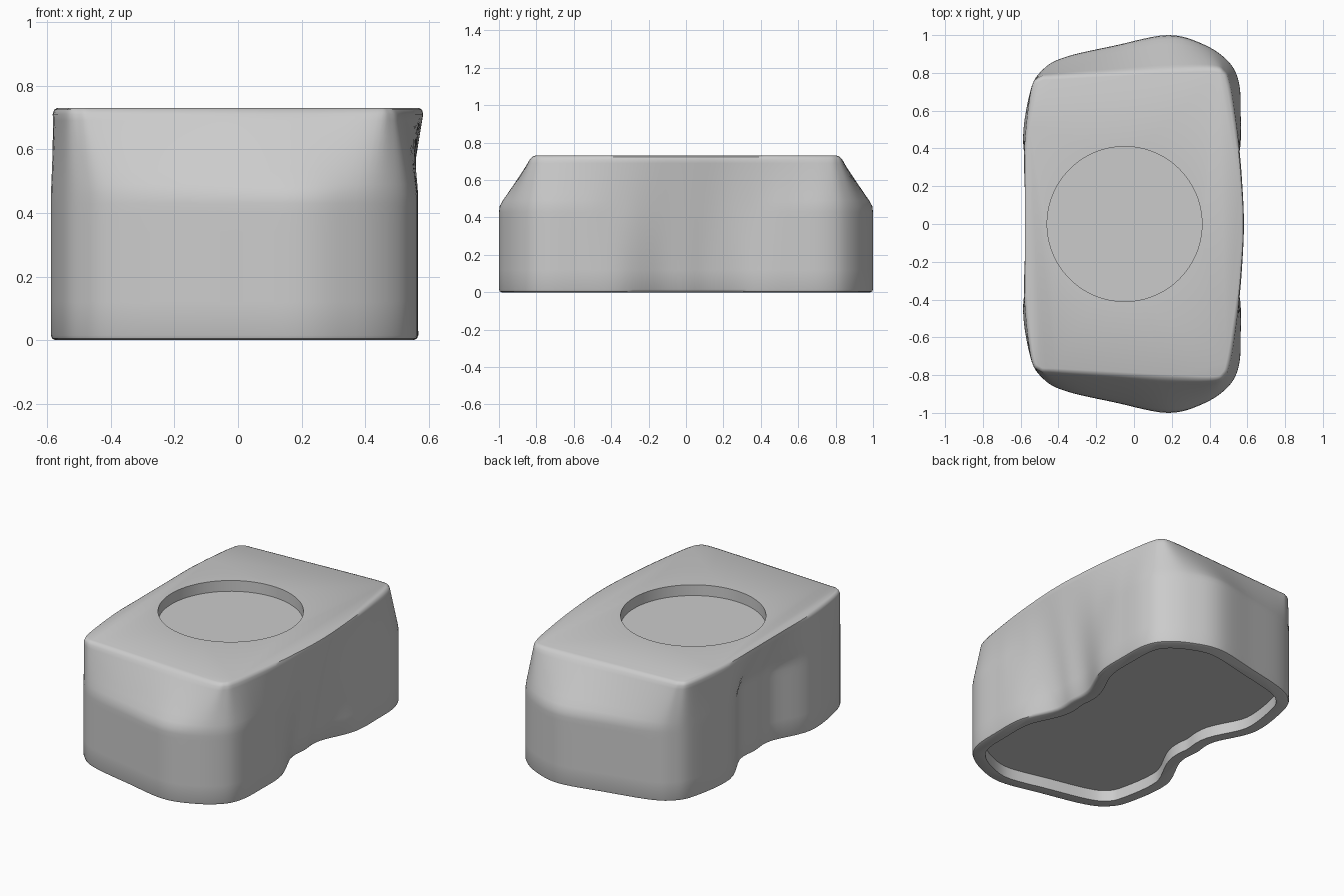
import bpy, bmesh, math
from mathutils import Vector

cube = bpy.data.objects.get("Cube")
if cube:
    bpy.data.objects.remove(cube, do_unlink=True)

HEIGHT, SHOULDER, STEPS = 0.73, 0.42, 6

grey = bpy.data.materials.new("plain grey")
grey.use_nodes = True
colour = (0.6, 0.6, 0.6, 1)
grey.diffuse_color = colour
grey.node_tree.nodes["Principled BSDF"].inputs["Base Color"].default_value = colour

# Matching half outlines (left waist, round the back, to right waist)
LOWER = [(.465, 0), (.465, .14), (.555, .36), (.565, .58), (.555, .75), (.5, .86),
         (.37, .95), (.18, 1), (-.1, .945), (-.36, .885), (-.48, .82), (-.55, .7),
         (-.585, .4), (-.48, .15), (-.48, 0)]
UPPER = [(.585, 0), (.58, .15), (.56, .38), (.53, .6), (.505, .74), (.48, .8),
         (.42, .825), (.18, .815), (-.1, .8), (-.42, .783), (-.5, .775), (-.545, .71),
         (-.58, .4), (-.585, .15), (-.585, 0)]


def outline(half):
    """Mirror a half outline front to back and smooth it into a closed loop."""
    pts = [Vector(p) for p in half]
    pts += [Vector((p.x, -p.y)) for p in reversed(pts[1:-1])]
    n, loop = len(pts), []
    for i in range(n):
        a, b, c, d = (pts[(i + k) % n] for k in (-1, 0, 1, 2))
        for s in range(STEPS):
            t = s / STEPS
            loop.append(0.5 * (2 * b + (c - a) * t + (2 * a - 5 * b + 4 * c - d) * t * t
                               + (3 * b - a - 3 * c + d) * t ** 3))
    return loop


def inset(loop, d):
    """Move a counter-clockwise loop inward by d."""
    res = []
    for i, p in enumerate(loop):
        tan = (loop[(i + 1) % len(loop)] - loop[i - 1]).normalized()
        res.append(p + Vector((-tan.y, tan.x)) * d)
    return res


low, high = outline(LOWER), outline(UPPER)


def section(z):
    """Straight walls up to the shoulder, then blend; the left waist blends all the way."""
    t = max(0, (z - SHOULDER) / (HEIGHT - SHOULDER))
    t = t * t * (1.3 - 0.3 * t) if t < 0.2 else t - 0.15 * (1 - t)
    t = max(0, min(1, t))
    res = []
    for a, b in zip(low, high):
        waist = max(0, min(1, (0.5 - abs(a.y)) / 0.2)) if a.x > 0 else 0
        res.append(a.lerp(b, t + (z / HEIGHT - t) * waist))
    return res


def loft(name, layers):
    """Skin a closed solid through (loop, height) layers."""
    bm = bmesh.new()
    rings = [[bm.verts.new((p.x, p.y, z)) for p in loop] for loop, z in layers]
    for r, s in zip(rings, rings[1:]):
        for i in range(len(r)):
            j = (i + 1) % len(r)
            bm.faces.new((r[i], r[j], s[j], s[i]))
    bm.faces.new(reversed(rings[0]))
    bm.faces.new(rings[-1])
    mesh = bpy.data.meshes.new(name)
    bm.to_mesh(mesh)
    bm.free()
    obj = bpy.data.objects.new(name, mesh)
    bpy.context.collection.objects.link(obj)
    mesh.materials.append(grey)
    return obj


# Body with softened bottom and top rims
layers = [(inset(section(0), 0.015), 0), (inset(section(0), 0.004), 0.005), (section(0.015), 0.015)]
layers += [(section(z), z) for z in (.12, .24, .34, .4, .43, .46, .49, .53, .58, .64, .69, .71)]
layers += [(inset(section(0.724), 0.006), 0.724), (inset(section(HEIGHT), 0.018), HEIGHT)]
body = loft("body", layers)

# Cutters: round pocket in the top, shallow recess following the outline underneath
circle = [Vector((-.05 + .41 * math.cos(k * math.tau / 96), .41 * math.sin(k * math.tau / 96)))
          for k in range(96)]
recess = inset(low, 0.075)
cutters = [loft("pocket_cutter", [(circle, HEIGHT - 0.067), (circle, HEIGHT + 0.1)]),
           loft("recess_cutter", [(recess, -0.1), (recess, 0.07)])]
for cutter in cutters:
    mod = body.modifiers.new(cutter.name, "BOOLEAN")
    mod.operation, mod.object, mod.solver = "DIFFERENCE", cutter, "EXACT"
    cutter.hide_render = True

# Bake the cuts, then remove the cutters
bpy.context.view_layer.objects.active = body
body.select_set(True)
for mod in list(body.modifiers):
    bpy.ops.object.modifier_apply(modifier=mod.name)
for cutter in cutters:
    bpy.data.objects.remove(cutter, do_unlink=True)
bpy.ops.object.shade_smooth_by_angle(angle=math.radians(40))
